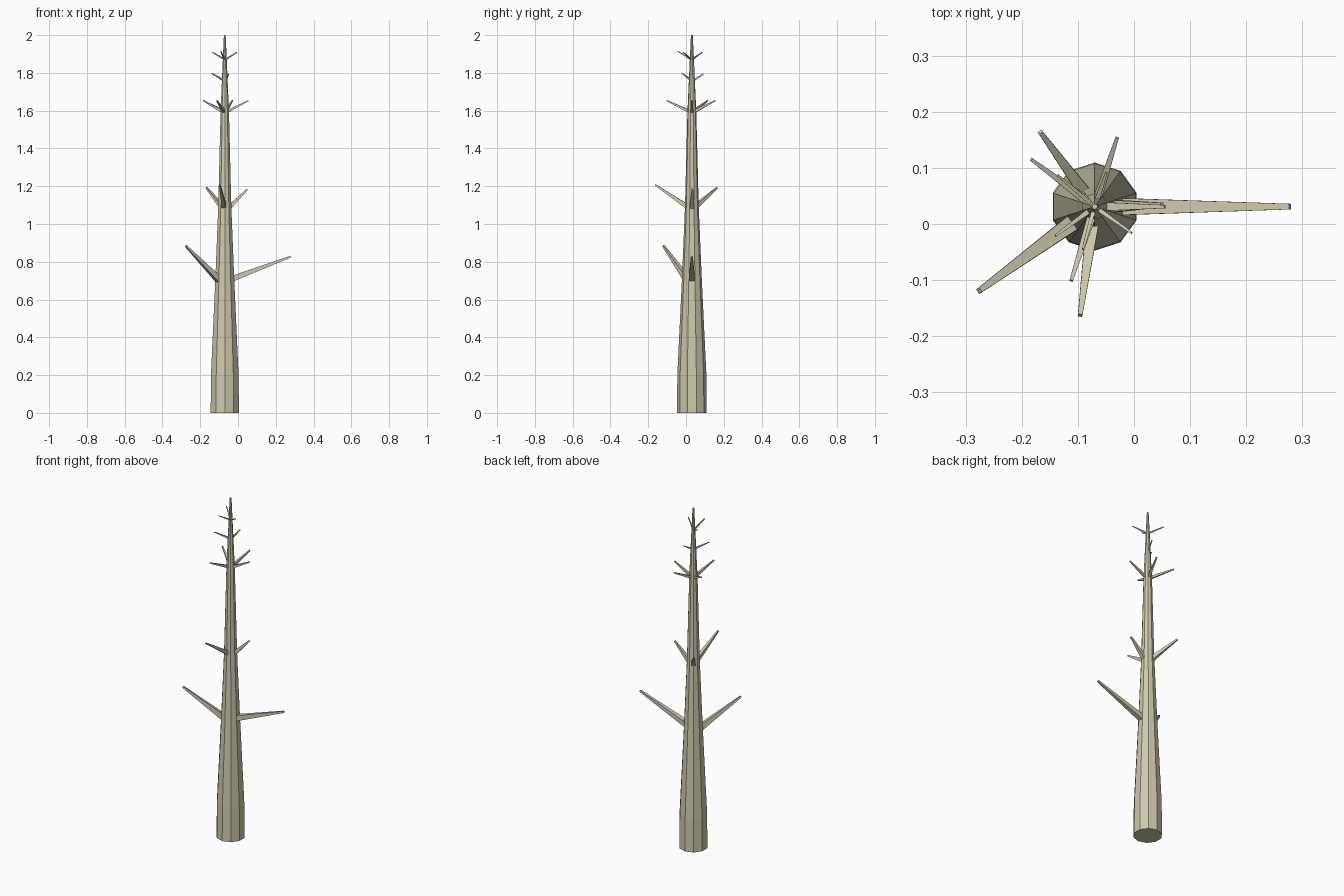
import bpy, bmesh, math
from mathutils import Vector

if "Cube" in bpy.data.objects:
    bpy.data.objects.remove(bpy.data.objects["Cube"])

bark = bpy.data.materials.new("bark")
bark.diffuse_color = (0.62, 0.59, 0.42, 1)
bark.use_nodes = True
bark.node_tree.nodes["Principled BSDF"].inputs["Base Color"].default_value = bark.diffuse_color
CX, CY = -0.07, 0.031


def loft(name, rings):
    """Skin a list of vertex rings and cap both ends."""
    bm = bmesh.new()
    loops = [[bm.verts.new(p) for p in ring] for ring in rings]
    n = len(loops[0])
    for a, b in zip(loops, loops[1:]):
        for i in range(n):
            j = (i + 1) % n
            bm.faces.new((a[i], a[j], b[j], b[i]))
    bm.faces.new(loops[0][::-1])
    bm.faces.new(loops[-1])
    bmesh.ops.recalc_face_normals(bm, faces=bm.faces[:])
    mesh = bpy.data.meshes.new(name)
    bm.to_mesh(mesh)
    bm.free()
    mesh.materials.append(bark)
    obj = bpy.data.objects.new(name, mesh)
    bpy.context.collection.objects.link(obj)


# Trunk: tapering ten-sided column (height, radius)
profile = [(0, 0.0785), (0.2, 0.077), (0.7, 0.053), (1.09, 0.0365),
           (1.59, 0.0235), (1.76, 0.016), (1.87, 0.011), (2.0, 0.005)]


def trunk_ring(z, r):
    angles = [math.radians(90 + 36 * i) for i in range(10)]
    return [(CX + r * math.cos(a), CY + r * math.sin(a), z) for a in angles]


loft("trunk", [trunk_ring(z, r) for z, r in profile])

# Branches: whorls of (base height, trunk radius, base half width, tip half width, tips)
whorls = [
    (0.715, 0.052, 0.016, 0.005, [(0.278, 0.031, 0.827), (-0.276, -0.119, 0.884)]),
    (1.10, 0.036, 0.012, 0.004, [(-0.096, -0.163, 1.207), (-0.167, 0.164, 1.192),
                                 (0.05, 0.034, 1.184)]),
    (1.60, 0.023, 0.008, 0.003, [(0.055, 0.031, 1.653), (-0.03, 0.154, 1.653),
                                 (-0.183, 0.115, 1.653), (-0.112, -0.101, 1.653)]),
    (1.765, 0.016, 0.005, 0.002, [(-0.14, -0.021, 1.798), (-0.049, 0.092, 1.794)]),
    (1.875, 0.011, 0.004, 0.002, [(-0.004, -0.016, 1.91), (-0.136, 0.087, 1.91),
                                  (-0.091, -0.045, 1.915)]),
]


def branch(name, z, r, w0, w1, tip):
    tip = Vector(tip)
    out = Vector((tip.x - CX, tip.y - CY, 0)).normalized()
    surface = Vector((CX, CY, z)) + out * r
    axis = (tip - surface).normalized()
    start = surface - axis * r * 0.6
    side = out.cross(Vector((0, 0, 1)))
    up = side.cross(axis)
    rings = []
    for c, w in ((start, w0), (tip, w1)):
        rings.append([c + side * (w * s) + up * (w * u)
                      for s, u in ((1, 1), (-1, 1), (-1, -1), (1, -1))])
    loft(name, rings)


for k, (z, r, w0, w1, tips) in enumerate(whorls, 1):
    for m, tip in enumerate(tips, 1):
        branch(f"branch_{k}_{m}", z, r, w0, w1, tip)
